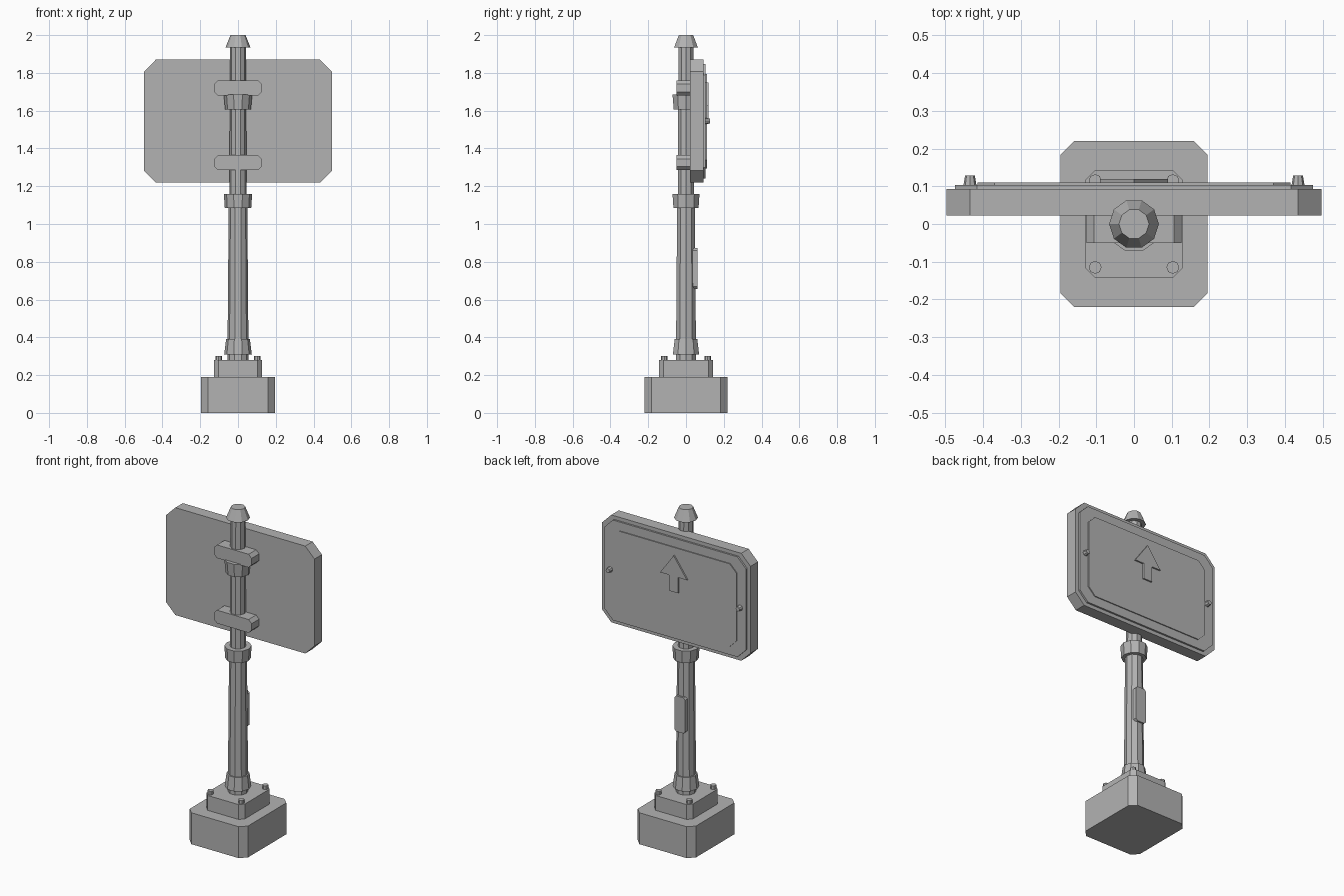
import bpy, bmesh
from math import pi
from mathutils import Matrix, Vector

cube = bpy.data.objects.get("Cube")
if cube:
    bpy.data.objects.remove(cube, do_unlink=True)

grey = bpy.data.materials.new("plain_grey")
grey.use_nodes = True
colour = (0.45, 0.45, 0.45, 1)
grey.diffuse_color = colour
grey.node_tree.nodes["Principled BSDF"].inputs["Base Color"].default_value = colour


def finish(name, bm):
    bmesh.ops.recalc_face_normals(bm, faces=bm.faces)
    mesh = bpy.data.meshes.new(name)
    bm.to_mesh(mesh)
    bm.free()
    mesh.materials.append(grey)
    ob = bpy.data.objects.new(name, mesh)
    bpy.context.collection.objects.link(ob)
    return ob


def prism(name, outline, start, end, along_y=False):
    """Extrude an outline along z, or an x-z outline along y."""
    bm = bmesh.new()
    place = (lambda a, b, d: (a, d, b)) if along_y else (lambda a, b, d: (a, b, d))
    face = bm.faces.new([bm.verts.new(place(a, b, start)) for a, b in outline])
    new = bmesh.ops.extrude_face_region(bm, geom=[face])["geom"]
    bmesh.ops.translate(bm, verts=[v for v in new if isinstance(v, bmesh.types.BMVert)],
                        vec=Vector(place(0, 0, end - start)))
    return finish(name, bm)


def cut_rect(w, h, cut, centre=0.0):
    """Rectangle of half sizes w, h with cut corners."""
    pts = [(w, h - cut), (w - cut, h), (cut - w, h), (-w, h - cut)]
    pts += [(-a, -b) for a, b in pts]
    return [(a, b + centre) for a, b in pts]


def cone(name, r1, r2, z1, z2, sides=10, at=(0, 0), along_y=False):
    """Tapered cylinder from z1 to z2, or facing +y with at = (x, z)."""
    bm = bmesh.new()
    bmesh.ops.create_cone(bm, cap_ends=True, segments=sides, radius1=r1, radius2=r2,
                          depth=z2 - z1)
    # put a corner of the polygon on the x axis
    bmesh.ops.rotate(bm, verts=bm.verts, matrix=Matrix.Rotation(pi / 2, 3, "Z"))
    mid = (z1 + z2) / 2
    if along_y:
        bmesh.ops.rotate(bm, verts=bm.verts, matrix=Matrix.Rotation(-pi / 2, 3, "X"))
        pos = (at[0], mid, at[1])
    else:
        pos = (at[0], at[1], mid)
    bmesh.ops.translate(bm, verts=bm.verts, vec=Vector(pos))
    return finish(name, bm)


# Footing, flange and its bolts
prism("footing", cut_rect(0.195, 0.22, 0.037), 0, 0.19)
prism("flange", cut_rect(0.128, 0.143, 0.025), 0.19, 0.28)
for x in (-0.103, 0.103):
    for y in (-0.115, 0.115):
        cone("flange_bolt", 0.017, 0.017, 0.28, 0.302, 8, (x, y))

# Post, collars and cap
cone("lower_post", 0.056, 0.049, 0.28, 1.13)
cone("upper_post", 0.045, 0.042, 1.13, 1.95)
cone("base_collar", 0.073, 0.063, 0.31, 0.39)
cone("middle_collar", 0.07, 0.075, 1.085, 1.16)
cone("upper_collar", 0.068, 0.075, 1.605, 1.685)
cone("cap", 0.066, 0.04, 1.935, 2.0)

# Small cover on the back of the post
prism("access_cover", cut_rect(0.036, 0.108, 0.012, 0.765), 0.035, 0.06, True)

# Sign panel in stepped layers
mid = 1.545
prism("sign_panel", cut_rect(0.497, 0.325, 0.062, mid), 0.022, 0.093, True)
prism("sign_rim", cut_rect(0.475, 0.303, 0.058, mid), 0.093, 0.104, True)
prism("sign_face", cut_rect(0.415, 0.25, 0.045, mid), 0.104, 0.11, True)
for x in (-0.435, 0.435):
    cone("sign_bolt", 0.017, 0.013, 0.104, 0.128, 8, (x, mid), True)

# Raised arrow
half = [(0.03, 1.53), (0.03, 1.625), (0.09, 1.625)]
arrow = half + [(0, 1.75)] + [(-a, b) for a, b in reversed(half)]
prism("arrow", arrow, 0.11, 0.119, True)

# Clamps holding the sign to the post
for z in (1.325, 1.72):
    prism("clamp", cut_rect(0.126, 0.04, 0.02, z), -0.05, 0.022, True)
